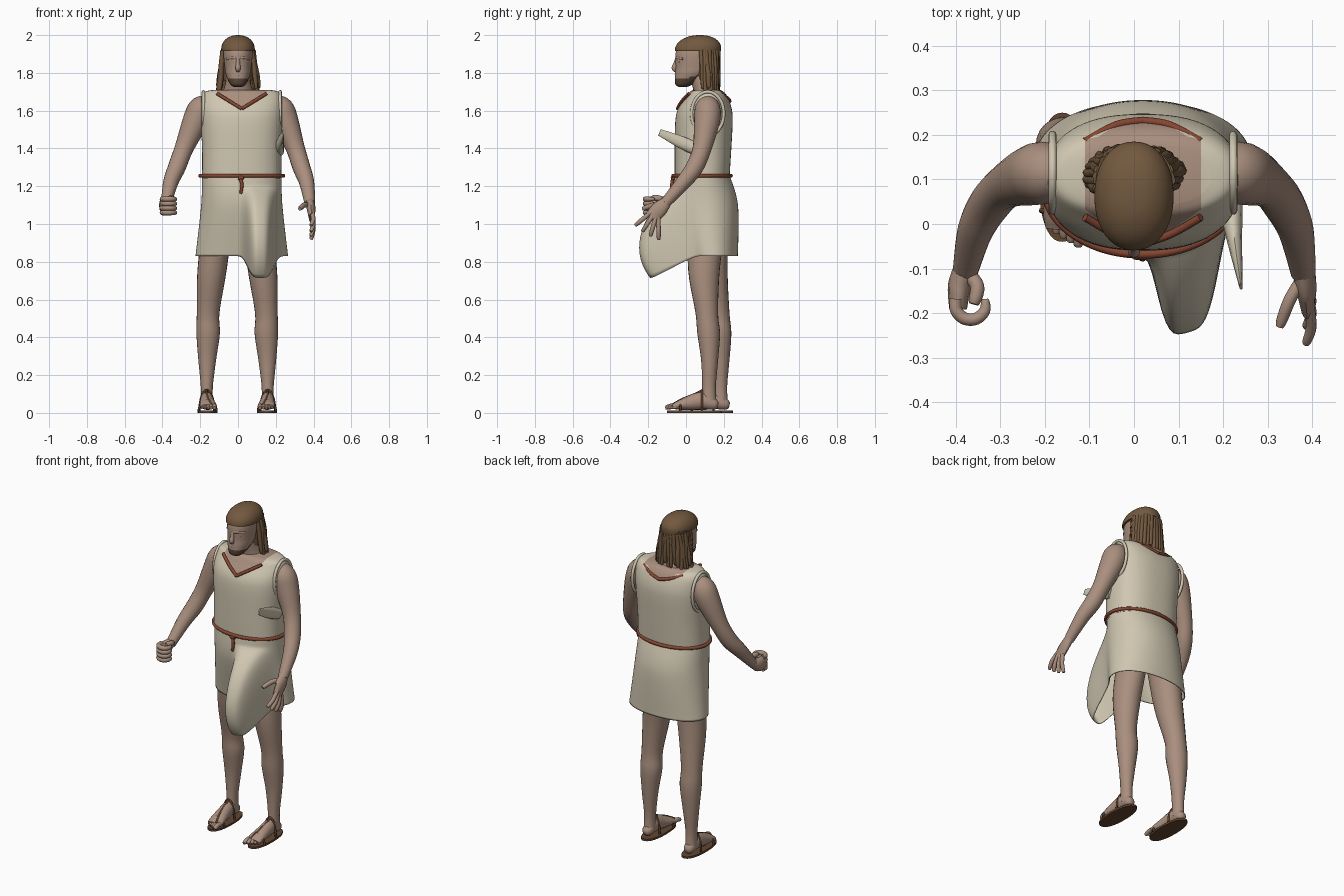
import bpy, bmesh, math, random
from mathutils import Vector

if "Cube" in bpy.data.objects:
    bpy.data.objects.remove(bpy.data.objects["Cube"])
random.seed(4)


def material(name, red, green, blue):
    result = bpy.data.materials.new(name)
    result.use_nodes = True
    colour = (red, green, blue, 1)
    result.diffuse_color = colour
    result.node_tree.nodes["Principled BSDF"].inputs["Base Color"].default_value = colour
    return result


SKIN = material("skin", .4, .275, .21)
CLOTH = material("cream cloth", .63, .57, .44)
TRIM = material("red brown cord", .24, .06, .03)
HAIR = material("brown hair", .17, .1, .05)
BEARD = material("dark beard", .1, .06, .04)
LEATHER = material("sandal leather", .12, .06, .03)
X, Y, Z = Vector((1, 0, 0)), Vector((0, 1, 0)), Vector((0, 0, 1))
MIDDLE = .02  # centre line of the tunic
SIDES = {"right": -1, "left": 1}


def blend(before, start, end, after, t):
    """Curve that passes through start and end."""
    bend = (end - before) / 2
    leave = (after - start) / 2
    gap = end - start
    return start + t * (bend + t * (3 * gap - 2 * bend - leave + t * (bend + leave - 2 * gap)))


def spline(points, steps, closed):
    count, path = len(points), []

    def pick(index):
        return points[index % count] if closed else points[min(max(index, 0), count - 1)]
    for i in range(count if closed else count - 1):
        corners = [pick(i + k) for k in range(-1, 3)]
        for step in range(steps):
            path.append([blend(*values, step / steps) for values in zip(*corners)])
    if not closed:
        path.append(points[-1])
    return path


def tube(name, points, mat, radius=.01, sides=12, up=Y, flat=False, closed=False,
         tip=False, steps=5, power=2, cap=True):
    """Skin oval sections along a path of points, each with up to two radii."""
    full = []
    for point in points:
        point = tuple(point)
        radii = point[3:] or (radius,)
        full.append((*point[:3], radii[0], radii[-1]))
    path = spline(full, steps, closed)
    count = len(path)
    bm, rings = bmesh.new(), []
    for i, (x, y, z, wide, deep) in enumerate(path):
        before = path[i - 1] if closed or i else path[i]
        after = path[(i + 1) % count] if closed else path[min(i + 1, count - 1)]
        along = Z if flat else (Vector(after[:3]) - Vector(before[:3])).normalized()
        across = up.cross(along).normalized()
        other = along.cross(across)
        scale = math.sqrt(1 - (i / count) ** 6) if tip else 1
        ring = []
        for s in range(sides):
            angle = math.tau * s / sides
            c, d = (math.copysign(abs(v) ** (2 / power), v) for v in (math.cos(angle), math.sin(angle)))
            ring.append(bm.verts.new(Vector((x, y, z)) + (across * c * wide + other * d * deep) * scale))
        rings.append(ring)
    for lower, upper in zip(rings, rings[1:] + rings[:1] if closed else rings[1:]):
        for s in range(sides):
            t = (s + 1) % sides
            bm.faces.new((lower[s], lower[t], upper[t], upper[s]))
    if cap and not closed:
        bm.faces.new(rings[0])
        bm.faces.new(rings[-1])
    bmesh.ops.recalc_face_normals(bm, faces=bm.faces)
    mesh = bpy.data.meshes.new(name)
    bm.to_mesh(mesh)
    bm.free()
    mesh.materials.append(mat)
    mesh.shade_smooth()
    mesh.set_sharp_from_angle(angle=.9)
    obj = bpy.data.objects.new(name, mesh)
    bpy.context.scene.collection.objects.link(obj)
    return obj


def column(name, rings, mat, centre=0, **options):
    """Level rings, each given as height, depth position, half width, half depth."""
    points = [(centre, y, z, wide, deep) for z, y, wide, deep in rings]
    return tube(name, points, mat, flat=True, **options)


def arc(centre, u, wide, v, deep, start=0, stop=360, count=16):
    """Points along part of an oval, or all of it for a closed loop."""
    gaps = count if stop - start == 360 else count - 1
    angles = [math.radians(start + (stop - start) * i / gaps) for i in range(count)]
    return [Vector(centre) + u * wide * math.cos(a) + v * deep * math.sin(a) for a in angles]


def place(points, side, dx=0, dy=0):
    return [(side * x + dx, y + dy, *rest) for x, y, *rest in points]


# Tunic top, with the neckline cut by two slanted planes
top = column("tunic_top", [(1.24, .085, .21, .145), (1.4, .09, .21, .15), (1.54, .095, .218, .152),
                           (1.61, .1, .22, .142), (1.67, .11, .215, .112), (1.7, .11, .195, .09),
                           (1.71, .11, .15, .07)],
             CLOTH, MIDDLE, sides=64, power=2.4)
top.data.materials.append(SKIN)
SLOPE, TILT = .62, .1
NOTCH = Vector((MIDDLE, -.045, 1.61))
bm = bmesh.new()
bm.from_mesh(top.data)
for side in SIDES.values():
    bmesh.ops.bisect_plane(bm, geom=bm.verts[:] + bm.edges[:] + bm.faces[:],
                           plane_co=NOTCH, plane_no=(-side * SLOPE, -TILT, 1))
# Upright cuts keep the shoulder straps straight
for side in SIDES.values():
    bmesh.ops.bisect_plane(bm, geom=bm.verts[:] + bm.edges[:] + bm.faces[:],
                           plane_co=NOTCH + X * side * .13, plane_no=X)
for face in bm.faces:
    offset = face.calc_center_median() - NOTCH
    above = offset.z > min(SLOPE * abs(offset.x) + TILT * offset.y, .085)
    face.material_index = int(above and abs(offset.x) < .13)
bm.to_mesh(top.data)
bm.free()

# Skirt, with a raised fold swept forward at the front left
skirt = column("tunic_skirt", [(1.26, .085, .21, .145), (1.1, .105, .215, .17), (.83, .137, .245, .138)],
               CLOTH, MIDDLE, sides=160, steps=14, power=2.15, cap=False)
for vertex in skirt.data.vertices:
    spot = vertex.co
    if spot.y < .1:
        drop = min(max((1.2 - spot.z) / .37, 0), 1)
        weight = math.exp(-(abs(spot.x - .12) / .078) ** 4)
        spot.y -= .24 * weight * math.sin(1.8 * drop) * (1 - .16 * drop ** 8)
        spot.z -= .115 * weight * drop ** 2
skirt.modifiers.new("thickness", "SOLIDIFY").thickness = .005

# Belt with a knot and hanging tail, and the neck cords
tube("belt", arc((MIDDLE, .085, 1.255), X, .22, Y, .153), TRIM, up=Z, closed=True)
tube("belt_knot", [(0, -.068, 1.245), (.03, -.07, 1.245)], TRIM, radius=.012, tip=True)
tube("belt_tail", [(.01, -.068, 1.25), (.02, -.075, 1.21), (.015, -.075, 1.16)], TRIM, radius=.009, tip=True)
for label, side in SIDES.items():
    front = [(0, -.045, 1.61), (.065, -.022, 1.65), (.13, .015, 1.69)]
    back = [(0, .232, 1.65), (.06, .222, 1.665), (.13, .185, 1.69)]
    tube(label + "_front_cord", place(front, side, MIDDLE), TRIM, radius=.009)
    tube(label + "_back_cord", place(back, side, MIDDLE), TRIM, radius=.009, up=Z)

# Loose cloth hanging forward under the left arm
tube("loose_sleeve_fold", [(.215, .07, 1.39, .03, .035), (.225, -.03, 1.435, .018, .032),
                           (.24, -.14, 1.485, .004, .018)], CLOTH, up=Z)

# Limbs and sandals, mirrored; the right leg stands further back
arm = [(.17, .115, 1.64, .045), (.21, .115, 1.61, .068), (.24, .11, 1.54, .068), (.295, .085, 1.4, .05),
       (.33, .045, 1.3, .047), (.36, -.015, 1.22, .04), (.38, -.11, 1.11, .028)]
leg = [(.1, .11, 1, .08, .1), (.13, .095, .75, .077, .083), (.15, .11, .53, .06, .06),
       (.15, .12, .42, .062, .06), (.155, .125, .28, .047, .045), (.157, .122, .14, .032, .036),
       (.157, .122, .05, .033, .04)]
foot = [(.157, .17, .04, .015), (.157, .15, .045, .03), (.157, .09, .065, .035, .045),
        (.155, .03, .055, .038, .04), (.15, -.04, .04, .045, .024), (.15, -.07, .033, .04, .012)]
BACK = .06
for label, side in SIDES.items():
    stance = (side, -.008, BACK) if label == "right" else (side,)
    tube(label + "_arm", [(side * x + .03 * (z - 1.1), y, z, r) for x, y, z, r in arm], SKIN, sides=20)
    hem = arc((MIDDLE + side * .203, .115, 1.585), Y, .085, Z, .115)
    tube(label + "_armhole_hem", hem, CLOTH, radius=.009, up=X, closed=True)
    limb = place(leg, *stance)
    if label == "right":
        limb = [(x, y - BACK * max(0, z - .6) / .5, z, *radii) for x, y, z, *radii in limb]
    tube(label + "_leg", limb, SKIN, sides=24, flat=True)
    tube(label + "_foot", place(foot, *stance), SKIN, sides=20, up=Z)
    for i in range(5):
        x, reach = .117 + .0165 * i, -.11 + .01 * i
        toe = [(x, -.05, .035), (x, reach + .03, .036), (x, reach, .026)]
        tube(f"{label}_toe_{i + 1}", place(toe, *stance), SKIN, radius=.013 - .001 * i, up=Z, tip=True)
    sole = [(.153, .045, height, .053, .145) for height in (0, .012)]
    tube(label + "_sole", place(sole, *stance), LEATHER, sides=40, flat=True, steps=1, power=2.3)
    straps = {"toe_band": arc((.153, -.03, .01), X, .047, Z, .055, 0, 180),
              "ankle_strap": arc((.157, .085, .01), X, .039, Z, .11, 0, 180),
              "thong": [(.13, -.075, .042), (.147, -.02, .073), (.157, .04, .097), (.157, .085, .118)]}
    for part, points in straps.items():
        tube(f"{label}_{part}", place(points, *stance), LEATHER, radius=.006, sides=8,
             up=X if part == "thong" else Y)

# Right fist, its fingers stacked and curled inward
tube("right_palm", [(-.38, -.1, 1.12, .025, .028), (-.392, -.14, 1.1, .026, .042),
                    (-.395, -.19, 1.095, .02, .042)], SKIN, up=Z)
for i in range(4):
    curl = arc((-.367, -.18, 1.06 + .024 * i), X, .035, Y, .035, 160, 380, 6)
    tube(f"right_finger_{i + 1}", curl, SKIN, radius=.014, up=Z, tip=True)
tube("right_thumb", [(-.375, -.11, 1.12), (-.352, -.14, 1.135), (-.36, -.18, 1.14)],
     SKIN, radius=.016, up=Z, tip=True)

# Left open hand with spread fingers
tube("left_palm", [(.38, -.1, 1.12, .024, .028), (.387, -.14, 1.08, .023, .042),
                   (.39, -.185, 1.03, .015, .038)], SKIN)
for i in range(4):
    fan = math.radians(40 + 17 * i)
    knuckle = Vector((.392, -.2 + .018 * i, 1.05 - .014 * i))
    finger = -Y * math.cos(fan) - Z * math.sin(fan)
    tube(f"left_finger_{i + 1}", [knuckle - finger * .03, knuckle + finger * .04 + X * .006,
                                  knuckle + finger * .09 - X * .006], SKIN, radius=.012, up=X, tip=True)
tube("left_thumb", [(.38, -.12, 1.1), (.35, -.17, 1.1), (.327, -.23, 1.08)], SKIN, radius=.014, up=Z, tip=True)

# Neck and head, with the beard following the jaw line
column("neck", [(1.64, .12, .12, .08), (1.7, .11, .08, .07), (1.8, .075, .055, .058)], SKIN, sides=24)
head = column("head", [(1.725, -.015, .02, .02), (1.74, -.01, .042, .047), (1.79, .028, .064, .086),
                       (1.83, .045, .07, .1), (1.9, .06, .077, .116), (1.95, .06, .07, .1)],
              SKIN, sides=40, power=2.15)
head.data.materials.append(BEARD)
for face in head.data.polygons:
    face.material_index = int(face.center.z < 1.768 + .3 * max(0, face.center.y))
tube("nose", [(0, -.045, 1.885, .01), (0, -.055, 1.85, .011), (0, -.062, 1.825, .014), (0, -.052, 1.81, .01)], SKIN)
tube("mouth", arc((0, -.018, 1.79), X, .03, Y, .035, 200, 340, 7), SKIN, radius=.007, up=Z)
for label, side in SIDES.items():
    tube(label + "_brow", place([(.01, -.05, 1.877), (.03, -.043, 1.88), (.06, -.015, 1.874)], side),
         SKIN, radius=.008, tip=True)
    tube(label + "_eye", place([(.018, -.044, 1.858), (.045, -.032, 1.858)], side),
         SKIN, radius=.006, tip=True)

# Domed hair cap, back mass and hanging locks
dome = [(math.sin(a), math.cos(a)) for a in (math.radians(14 * i) for i in range(7))]
column("hair_cap", [(1.915, .063, .088, .121)]
       + [(1.925 + .075 * rise, .063 + .01 * rise, .089 * run ** .9, .122 * run ** .9) for rise, run in dome],
       HAIR, sides=40, power=2.15)
column("hair_back", [(1.76, .108, .075, .06), (1.84, .108, .083, .068), (1.93, .105, .086, .076)],
       HAIR, sides=32)
LOCKS = 19
for i in range(LOCKS):
    angle = math.radians(-20 + 220 * i / (LOCKS - 1))
    length = random.uniform(.19, .25)
    lock = []
    for step in range(4):
        fall = step / 3
        sway = random.uniform(-.004, .004)
        lock.append(((.08 + .027 * fall) * math.cos(angle) + sway,
                     .105 + .008 * fall + (.066 - .008 * fall) * math.sin(angle) + sway, 1.92 - length * fall))
    tube(f"hair_lock_{i + 1}", lock, HAIR, radius=random.uniform(.011, .015), sides=8, tip=True)
